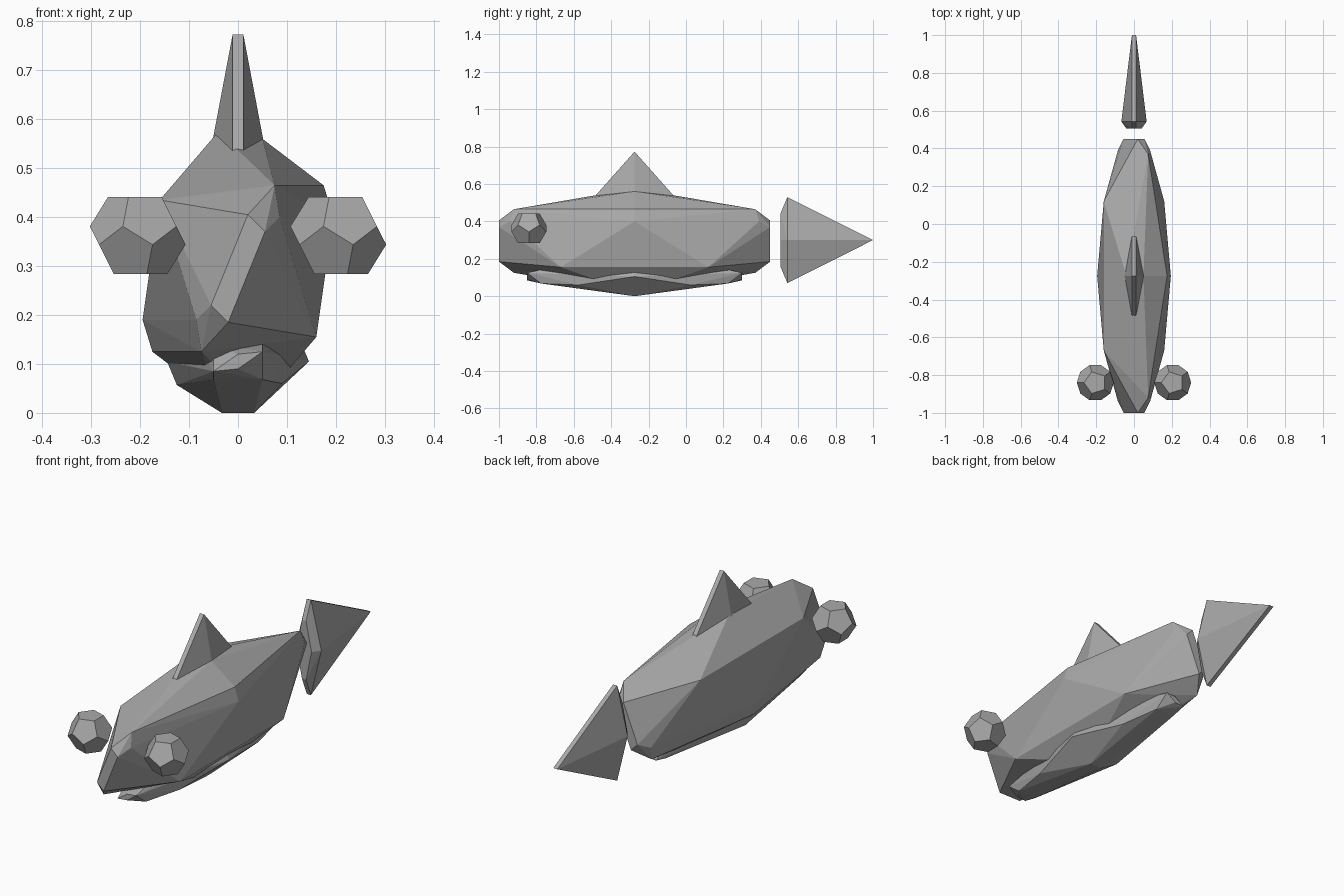
import bpy, bmesh, math

if "Cube" in bpy.data.objects:
    bpy.data.objects.remove(bpy.data.objects["Cube"])

grey = bpy.data.materials.new("grey")
grey.diffuse_color = (0.4, 0.4, 0.4, 1)
grey.use_nodes = True
grey.node_tree.nodes["Principled BSDF"].inputs["Base Color"].default_value = grey.diffuse_color
PHI = (1 + 5 ** 0.5) / 2


def hull(name, points, centre):
    """Faceted solid wrapped around a set of points."""
    bm = bmesh.new()
    for p in sorted(set(points)):
        bm.verts.new(p)
    res = bmesh.ops.convex_hull(bm, input=bm.verts[:])
    junk = [v for v in res["geom_interior"] + res["geom_unused"]
            if isinstance(v, bmesh.types.BMVert) and v.is_valid]
    bmesh.ops.delete(bm, geom=junk, context='VERTS')
    bmesh.ops.dissolve_limit(bm, angle_limit=math.radians(2),
                             verts=bm.verts[:], edges=bm.edges[:])
    bmesh.ops.recalc_face_normals(bm, faces=bm.faces[:])
    me = bpy.data.meshes.new(name)
    bm.to_mesh(me)
    bm.free()
    me.materials.append(grey)
    ob = bpy.data.objects.new(name, me)
    ob.location = centre
    bpy.context.collection.objects.link(ob)
    return ob


def twist_symmetric(corners):
    """Repeat corners front to back and by a half turn about the long axis."""
    return [(s * x, t * y, s * z) for x, y, z in corners
            for s in (-1, 1) for t in (-1, 1)]


# Body: long faceted hull, slightly twisted
hull("body", twist_symmetric([
    (.055, .725, .075), (.02, .725, .11),
    (.075, .645, .17), (.085, .665, .105),
    (.16, .395, -.14), (.195, 0, .105), (.175, 0, .17),
    (.05, 0, .265), (-.04, 0, .28)]), (0, -.275, .295))

# Lower jaw: flatter copy of the same kind of hull
hull("lower_jaw", twist_symmetric([
    (.05, .575, .02), (.0, .575, .015),
    (.05, .5, .037), (-.05, .5, .037),
    (-.09, .3, .045), (.125, 0, .048), (.145, 0, 0),
    (.033, 0, .105), (-.033, 0, .105)]), (0, -.275, .105))

# Eyes: regular dodecahedra turned about the front axis
dodeca = []
for a in (-1, 1):
    for b in (-1, 1):
        dodeca += [(a, b, c) for c in (-1, 1)]
        dodeca += [(0, a / PHI, b * PHI), (a / PHI, b * PHI, 0),
                   (a * PHI, 0, b / PHI)]
c, s, r = math.cos(math.radians(31.7)), math.sin(math.radians(31.7)), .0575
eye = [(r * (x * c + z * s), r * y, r * (z * c - x * s)) for x, y, z in dodeca]
for side, name in ((-1, "left_eye"), (1, "right_eye")):
    hull(name, eye, (side * .205, -.84, .3625))


def hexagon(width, length, edge=.011):
    return [(a * edge, b * length) for a in (-1, 1) for b in (-1, 1)] + \
           [(-width, 0), (width, 0)]


# Back fin: wedge rising to a short ridge
fin = [(x, y, 0) for x, y in hexagon(.062, .24)]
fin += [(x, 0, .27) for x in (-.011, .011)]
hull("back_fin", fin, (0, -.275, .503))

# Tail: wedge pointing backwards with a chamfered base
tail = [(x, .037, z) for x, z in hexagon(.067, .23)]
tail += [(x, 0, z) for x, z in hexagon(.04, .142)]
tail += [(x, .495, 0) for x in (-.011, .011)]
hull("tail", tail, (0, .505, .3))
